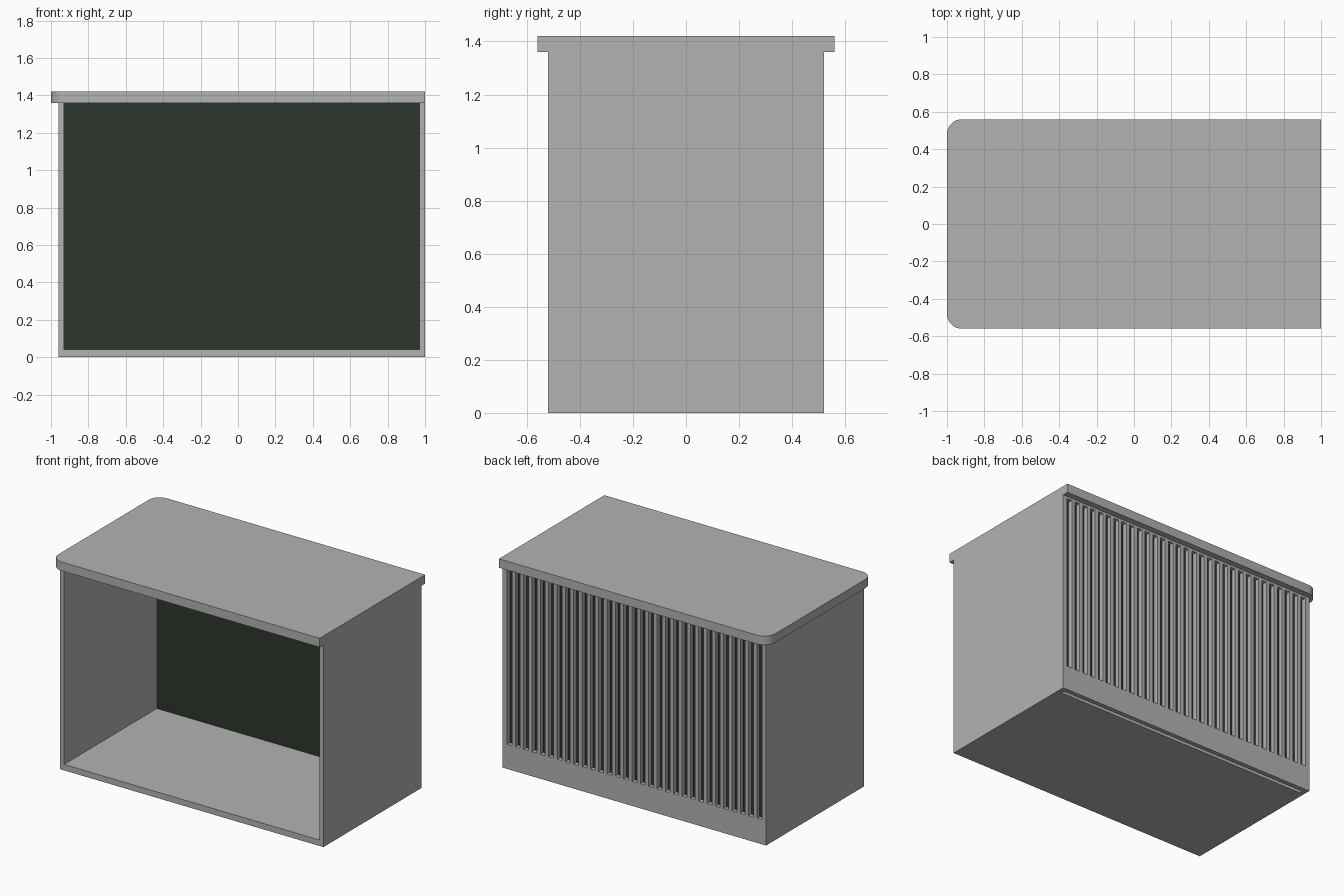
import bpy, bmesh

cube = bpy.data.objects.get("Cube")
if cube:
    bpy.data.objects.remove(cube, do_unlink=True)


def material(name, color):
    m = bpy.data.materials.new(name)
    m.use_nodes = True
    m.diffuse_color = color
    m.node_tree.nodes["Principled BSDF"].inputs["Base Color"].default_value = color
    return m


GREY = material("light grey", (0.45, 0.45, 0.45, 1))
DARK = material("dark green", (0.027, 0.036, 0.026, 1))


def finish(name, bm, mat):
    bmesh.ops.recalc_face_normals(bm, faces=bm.faces)
    mesh = bpy.data.meshes.new(name)
    bm.to_mesh(mesh)
    bm.free()
    mesh.materials.append(mat)
    obj = bpy.data.objects.new(name, mesh)
    bpy.context.collection.objects.link(obj)
    return obj


def box(name, x, y, z, mat=GREY):
    bm = bmesh.new()
    bmesh.ops.create_cube(bm, size=1)
    for v in bm.verts:
        v.co = [(lo + hi) / 2 + c * (hi - lo) for c, (lo, hi) in zip(v.co, (x, y, z))]
    return finish(name, bm, mat)


LEFT, RIGHT, WALL = -0.96, 1.0, 0.03
INNER = (LEFT + WALL, RIGHT - WALL)
DEPTH, TOP, LID_TOP = 0.52, 1.36, 1.42
PANEL_FRONT, BACK_FRONT = 0.465, 0.49

# Side walls, floor and dark inner panel
box("right_wall", (LEFT, INNER[0]), (-DEPTH, DEPTH), (0, TOP))
box("left_wall", (INNER[1], RIGHT), (-DEPTH, DEPTH), (0, TOP))
box("floor", INNER, (-DEPTH, PANEL_FRONT), (0, 0.04))
box("inner_panel", INNER, (PANEL_FRONT, BACK_FRONT), (0.04, TOP), DARK)

# Back wall: a sheet with a row of vertical slots left open, then thickened
SLOTS, PITCH, SLOT = 31, 0.062, 0.036
first = 0.02 - (SLOTS - 1) * PITCH / 2
xs = [INNER[0]]
for i in range(SLOTS):
    xs += [first + i * PITCH - SLOT / 2, first + i * PITCH + SLOT / 2]
xs.append(INNER[1])
zs = [0, 0.165, 1.345, TOP]

bm = bmesh.new()
grid = [[bm.verts.new((x, BACK_FRONT, z)) for z in zs] for x in xs]
for i in range(len(xs) - 1):
    for j in range(len(zs) - 1):
        if i % 2 == 1 and j == 1:
            continue
        bm.faces.new((grid[i][j], grid[i + 1][j], grid[i + 1][j + 1], grid[i][j + 1]))
sheet = bm.faces[:]
new = bmesh.ops.extrude_face_region(bm, geom=sheet, use_keep_orig=True)["geom"]
for v in new:
    if isinstance(v, bmesh.types.BMVert):
        v.co.y = DEPTH
finish("slotted_back", bm, GREY)

# Overhanging lid, with the two corners at one end rounded
lid = box("lid", (-1, 1), (-0.56, 0.56), (TOP, LID_TOP))
bm = bmesh.new()
bm.from_mesh(lid.data)
corners = [e for e in bm.edges
           if all(v.co.x < 0 for v in e.verts)
           and abs(e.verts[0].co.z - e.verts[1].co.z) > 0.01]
bmesh.ops.bevel(bm, geom=corners, offset=0.08, segments=10, profile=0.5, affect='EDGES')
bm.to_mesh(lid.data)
bm.free()
bpy.ops.object.select_all(action='DESELECT')
lid.select_set(True)
bpy.context.view_layer.objects.active = lid
bpy.ops.object.shade_smooth_by_angle()
